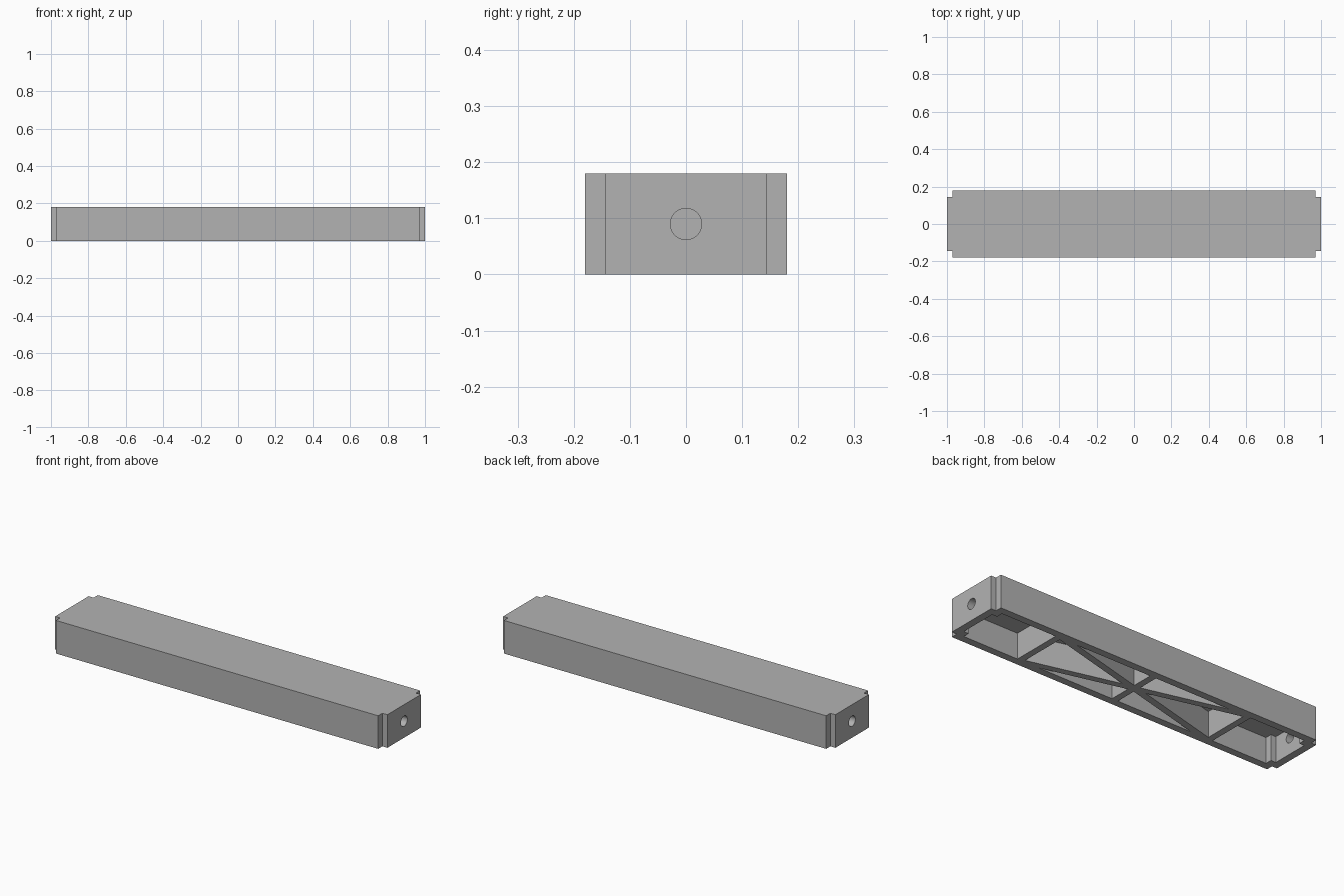
import bpy, bmesh, math
from mathutils import Vector

if "Cube" in bpy.data.objects:
    bpy.data.objects.remove(bpy.data.objects["Cube"], do_unlink=True)

HEIGHT, WALL, RIB = 0.18, 0.04, 0.036

grey = bpy.data.materials.new("light grey")
grey.use_nodes = True
colour = (0.45, 0.45, 0.45, 1)
grey.diffuse_color = colour
grey.node_tree.nodes["Principled BSDF"].inputs["Base Color"].default_value = colour


def prism(name, outline, z0, z1):
    """Extrude a flat outline between two heights."""
    bm = bmesh.new()
    face = bm.faces.new([bm.verts.new((x, y, z0)) for x, y in outline])
    top = bmesh.ops.extrude_face_region(bm, geom=[face])["geom"]
    bmesh.ops.translate(bm, vec=(0, 0, z1 - z0),
                        verts=[v for v in top if isinstance(v, bmesh.types.BMVert)])
    bmesh.ops.recalc_face_normals(bm, faces=bm.faces)
    mesh = bpy.data.meshes.new(name)
    bm.to_mesh(mesh)
    bm.free()
    mesh.materials.append(grey)
    obj = bpy.data.objects.new(name, mesh)
    bpy.context.collection.objects.link(obj)
    return obj


def notched(x, y, nx, ny):
    """Rectangle with a square notch in every corner."""
    corner = [(x, ny), (nx, ny), (nx, y)]
    return (corner + [(-a, b) for a, b in reversed(corner)]
            + [(-a, -b) for a, b in corner] + [(a, -b) for a, b in reversed(corner)])


def strip(start, end, width):
    """Rectangle of a given width along a line."""
    a, b = Vector(start), Vector(end)
    side = (b - a).normalized().orthogonal() * width / 2
    return [a + side, b + side, b - side, a - side]


def subtract(target, cutter):
    mod = target.modifiers.new("cut", "BOOLEAN")
    mod.operation, mod.solver, mod.object = "DIFFERENCE", "EXACT", cutter
    cutter.hide_render = True
    bpy.context.view_layer.objects.active = target
    bpy.ops.object.modifier_apply(modifier=mod.name)
    bpy.data.objects.remove(cutter, do_unlink=True)


# Outer block and the hollow beneath it
beam = prism("beam", notched(1.0, 0.18, 0.97, 0.144), 0, HEIGHT)
hollow = prism("hollow", notched(1.0 - WALL, 0.18 - WALL, 0.97 - WALL, 0.144 - WALL),
               -0.05, HEIGHT - WALL)

# Cross ribs and diagonal braces are left standing in the hollow
ribs = [((x, -0.2), (x, 0.2)) for x in (-0.582, 0, 0.582)]
ribs += [((-0.58, -0.15 * s), (0.58, 0.15 * s)) for s in (-1, 1)]
for start, end in ribs:
    subtract(hollow, prism("rib", strip(start, end, RIB), -0.1, HEIGHT))
subtract(beam, hollow)

# Round hole through each end wall
circle = [(0.028 * math.cos(a), 0.028 * math.sin(a))
          for a in (math.tau * i / 32 for i in range(32))]
for side in (-1, 1):
    hole = prism("hole", circle, -0.06, 0.06)
    hole.rotation_euler.y = math.pi / 2
    hole.location = (side, 0, HEIGHT / 2)
    bpy.context.view_layer.update()
    subtract(beam, hole)

# Smooth hole walls, crisp edges elsewhere
bpy.ops.object.select_all(action="DESELECT")
beam.select_set(True)
bpy.context.view_layer.objects.active = beam
bpy.ops.object.shade_smooth_by_angle(angle=math.radians(30))
